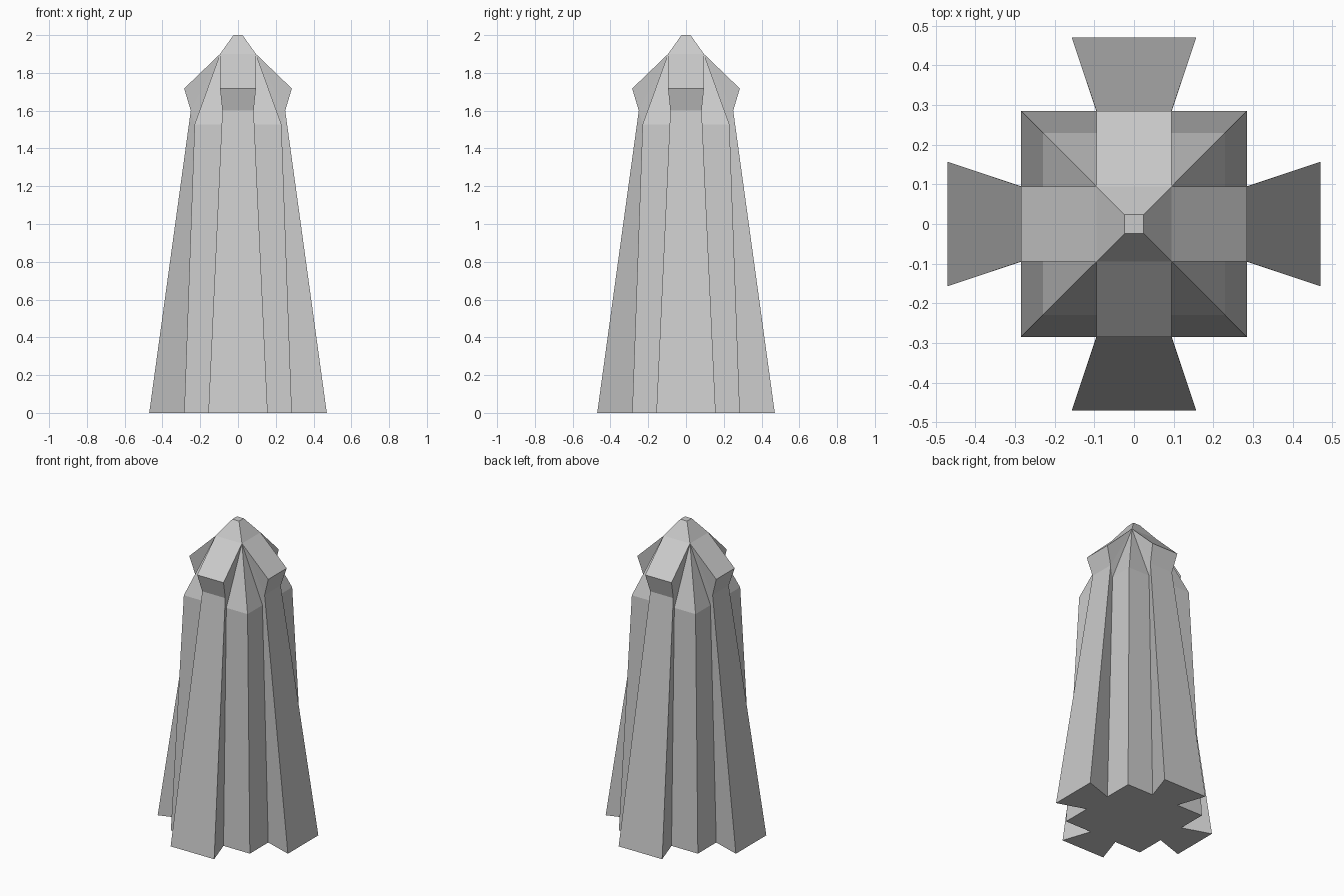
import bpy, bmesh
from math import pi
from mathutils import Matrix, Vector

if "Cube" in bpy.data.objects:
    bpy.data.objects.remove(bpy.data.objects["Cube"])

bm = bmesh.new()

# Key points on one side (right half of the +y side)
tip = [(.157, .47, 0), (.083, .25, 1.6), (.095, .285, 1.717), (.095, .095, 1.9), (.024, .024, 2)]
notch = [(.095, .285, 0), (.077, .23, 1.527)]
corner = [(.285, .285, 0), (.23, .23, 1.527)]
peak = tip[3]


def mirror(p):
    return (-p[0], p[1], p[2])


def add_face(points, rot):
    bm.faces.new([bm.verts.new(rot @ Vector(p)) for p in points])


half_faces = [
    [tip[0], notch[0], notch[1], tip[1]],        # buttress flank
    [tip[1], notch[1], peak],                    # flank under the cap
    [tip[1], peak, tip[2]],                      # cap flank
    [notch[0], corner[0], corner[1], notch[1]],  # corner column side
    [notch[1], corner[1], peak],                 # corner column slope
]

base = []
for k in range(4):
    rot = Matrix.Rotation(k * pi / 2, 3, 'Z')
    # Outer strip of the buttress, from foot to tower top
    for a, b in zip(tip, tip[1:]):
        add_face([a, b, mirror(b), mirror(a)], rot)
    # Flanks and corner columns, mirrored left and right
    for f in half_faces:
        add_face(f, rot)
        add_face([mirror(p) for p in reversed(f)], rot)
    base += [rot @ Vector(p) for p in
             (corner[0], notch[0], tip[0], mirror(tip[0]), mirror(notch[0]))]

# Star shaped underside and small flat top
identity = Matrix.Identity(3)
add_face(base, identity)
add_face([Matrix.Rotation(k * pi / 2, 3, 'Z') @ Vector(tip[4]) for k in range(4)], identity)

bmesh.ops.remove_doubles(bm, verts=bm.verts, dist=.0005)
bmesh.ops.recalc_face_normals(bm, faces=bm.faces)
mesh = bpy.data.meshes.new("buttressed_tower")
bm.to_mesh(mesh)
bm.free()
bpy.context.collection.objects.link(bpy.data.objects.new("buttressed_tower", mesh))
